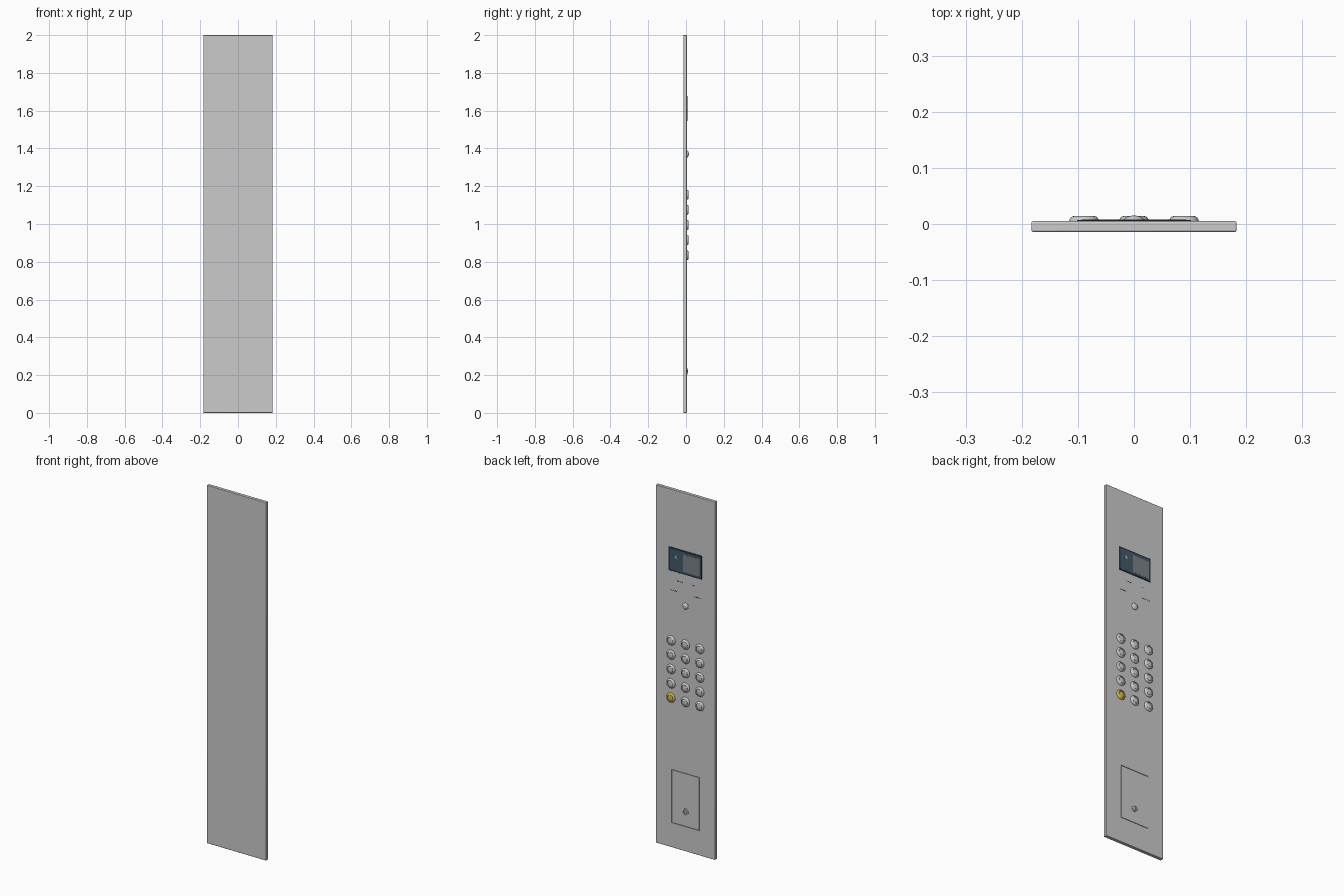
import bpy, bmesh, math
from mathutils import Vector

if "Cube" in bpy.data.objects:
    bpy.data.objects.remove(bpy.data.objects["Cube"])

FACE = 0.005  # y of the panel's working face


def mat(name, rgb):
    m = bpy.data.materials.new(name)
    m.diffuse_color = (*rgb, 1)
    m.use_nodes = True
    m.node_tree.nodes["Principled BSDF"].inputs["Base Color"].default_value = m.diffuse_color
    return m


DARK = mat("dark", (0.02, 0.02, 0.025))
NAVY = mat("navy", (0.02, 0.035, 0.055))
BLUE = mat("screen_blue", (0.06, 0.1, 0.15))
PALE = mat("screen_pale", (0.3, 0.4, 0.48))
GREY = mat("screen_grey", (0.2, 0.22, 0.25))
YELLOW = mat("yellow", (0.65, 0.48, 0.08))


def finish(name, bm, material=None):
    bmesh.ops.recalc_face_normals(bm, faces=bm.faces)
    me = bpy.data.meshes.new(name)
    bm.to_mesh(me)
    bm.free()
    ob = bpy.data.objects.new(name, me)
    bpy.context.collection.objects.link(ob)
    if material:
        me.materials.append(material)
    return ob


def box(name, x, y, z, material=None, bevel=0):
    bm = bmesh.new()
    bmesh.ops.create_cube(bm, size=1)
    for v in bm.verts:
        v.co = Vector(((x, y, z)[i][0] + (v.co[i] + 0.5) * ((x, y, z)[i][1] - (x, y, z)[i][0]) for i in range(3)))
    ob = finish(name, bm, material)
    if bevel:
        b = ob.modifiers.new("bevel", "BEVEL")
        b.width, b.segments = bevel, 3
    return ob


def smooth(ob, angle=35):
    bpy.ops.object.select_all(action="DESELECT")
    ob.select_set(True)
    bpy.context.view_layer.objects.active = ob
    bpy.ops.object.shade_smooth_by_angle(angle=math.radians(angle))


def lathe(name, profile, x, z, material=None, n=40):
    """Turn (radius, height) points around an axis pointing out of the face."""
    bm = bmesh.new()
    rings = [[bm.verts.new((r * math.cos(2 * math.pi * k / n), h, r * math.sin(2 * math.pi * k / n)))
              for k in range(n)] for r, h in profile]
    for a, b in zip(rings, rings[1:]):
        for k in range(n):
            bm.faces.new((a[k], a[(k + 1) % n], b[(k + 1) % n], b[k]))
    bm.faces.new(rings[0])
    bm.faces.new(rings[-1])
    ob = finish(name, bm, material)
    ob.location = (x, FACE, z)
    smooth(ob)
    return ob


# Main plate with a shallow pocket for the service door
plate = box("panel_plate", (-0.183, 0.183), (-0.014, FACE), (0, 2), None, 0.003)
cutter = box("door_pocket_cutter", (-0.087, 0.087), (0.001, 0.02), (0.138, 0.436))
cutter.hide_render = True
cutter.hide_viewport = True
cut = plate.modifiers.new("pocket", "BOOLEAN")
cut.object, cut.operation, cut.solver = cutter, "DIFFERENCE", "EXACT"
smooth(plate)

# Service door, dark gap behind it, and lock
box("door_gap", (-0.087, 0.087), (0.0005, 0.0015), (0.138, 0.436), DARK)
box("service_door", (-0.0845, 0.0845), (0.001, FACE), (0.1405, 0.4335))
lathe("door_lock", [(0.018, -0.001), (0.018, 0.003), (0.0165, 0.004), (0.012, 0.004),
                    (0.011, 0.003), (0.010, 0.004), (0.003, 0.0045)], 0, 0.22)
box("lock_keyhole", (-0.0015, 0.0015), (0.008, 0.0098), (0.213, 0.227), DARK)

# Display: frame, glass, picture area and arrow
box("display_frame", (-0.102, 0.102), (0.004, 0.0075), (1.545, 1.677), NAVY, 0.001)
box("display_glass", (-0.094, 0.094), (0.007, 0.0079), (1.553, 1.669), BLUE)
box("display_picture", (-0.088, 0.012), (0.0075, 0.0083), (1.56, 1.656), GREY)
bm = bmesh.new()
tri = [bm.verts.new((x, 0.0083, z)) for x, z in ((0.045, 1.622), (0.067, 1.622), (0.056, 1.642))]
low = [bm.verts.new((v.co.x, 0.0075, v.co.z)) for v in tri]
bm.faces.new(tri)
bm.faces.new(low)
for k in range(3):
    bm.faces.new((tri[k], tri[(k + 1) % 3], low[(k + 1) % 3], low[k]))
finish("display_arrow", bm, PALE)

# Small dark marks under the display
for i, (x, z, w) in enumerate(((0.036, 1.497, 0.035), (-0.05, 1.497, 0.015),
                               (0.073, 1.437, 0.044), (-0.073, 1.437, 0.044))):
    n = max(2, round(w / 0.009))
    for k in range(n):
        cx = x + (k - (n - 1) / 2) * 0.009
        box(f"mark_{i}_{k}", (cx - 0.003, cx + 0.003), (0.0045, 0.0054), (z - 0.002, z + 0.002), DARK)

# Indicator dome
R = 0.019
dome = [(R, -0.001), (R, 0.001)]
dome += [(R * 0.95 * math.cos(a), 0.001 + 0.009 * math.sin(a)) for a in [i * math.pi / 18 for i in range(9)]]
lathe("indicator_dome", dome, 0, 1.37)

# Call buttons: rounded bezel, recessed gap, slightly domed cap
bezel = [(0.0265, -0.001), (0.0265, 0.001), (0.0255, 0.004), (0.0235, 0.0068), (0.021, 0.0085),
         (0.0185, 0.009), (0.0175, 0.008), (0.017, 0.0045)]
cap = [(0.0158, 0.004), (0.0158, 0.007), (0.0145, 0.0078), (0.010, 0.0083), (0.005, 0.0086), (0.001, 0.0087)]
for row in range(5):
    for col in range(3):
        x, z = (col - 1) * 0.089, 0.835 + row * 0.08
        alarm = row == 0 and col == 2
        lathe(f"button_bezel_{row}_{col}", bezel, x, z, YELLOW if alarm else None)
        lathe(f"button_cap_{row}_{col}", cap, x, z, YELLOW if alarm else None)
